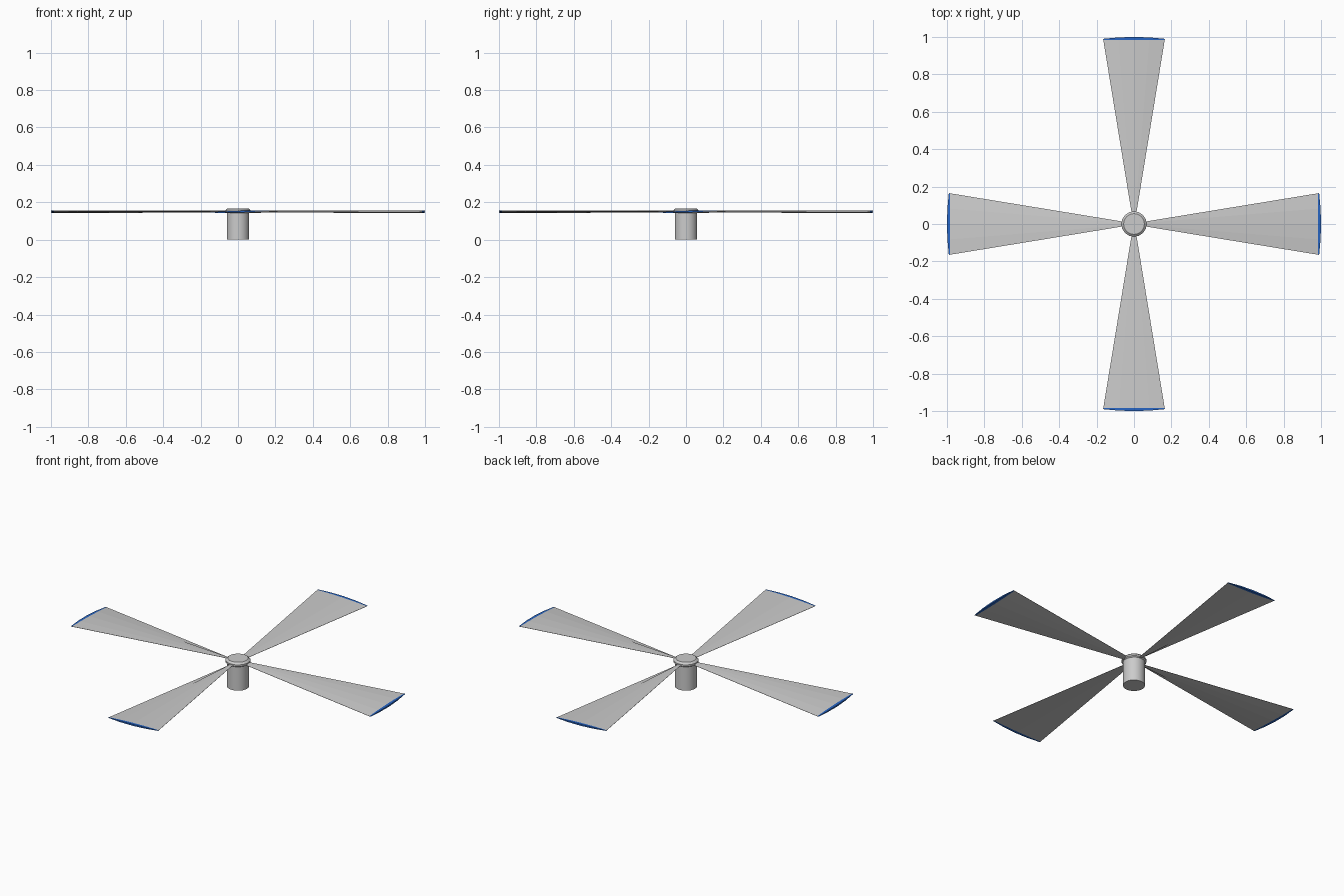
import bpy, bmesh, math
from mathutils import Matrix, Vector

if "Cube" in bpy.data.objects:
    bpy.data.objects.remove(bpy.data.objects["Cube"])

Z = 0.15  # blade plane height

blue = bpy.data.materials.new("tip_blue")
blue.diffuse_color = (0.02, 0.13, 0.55, 1)
blue.use_nodes = True
blue.node_tree.nodes["Principled BSDF"].inputs["Base Color"].default_value = blue.diffuse_color


def make_object(name, bm, mat=None):
    bmesh.ops.recalc_face_normals(bm, faces=bm.faces)
    me = bpy.data.meshes.new(name)
    bm.to_mesh(me)
    bm.free()
    ob = bpy.data.objects.new(name, me)
    bpy.context.collection.objects.link(ob)
    if mat:
        me.materials.append(mat)
    return ob


def lathe(name, profile, sides):
    bm = bmesh.new()
    rings = [[bm.verts.new((r * math.cos(2 * math.pi * i / sides),
                            r * math.sin(2 * math.pi * i / sides), z))
              for i in range(sides)] for r, z in profile]
    for a, b in zip(rings, rings[1:]):
        for i in range(sides):
            j = (i + 1) % sides
            bm.faces.new((a[i], a[j], b[j], b[i]))
    bm.faces.new(rings[0][::-1])
    bm.faces.new(rings[-1])
    return make_object(name, bm)


def section(r, half, pitch, thick, bulge=0.0):
    """Thin pitched lens section across the blade, bulging outward in plan."""
    top, bottom = [], []
    for t in (-1, -0.5, 0, 0.5, 1):
        lens = thick * (1 - t * t)
        x = r + bulge * (1 - t * t)
        top.append(Vector((x, half * t, Z + pitch * t + lens + 0.0006)))
        bottom.append(Vector((x, half * t, Z + pitch * t - lens - 0.0006)))
    return top + bottom[::-1]


def loft(name, sections, angle, mat=None):
    rot = Matrix.Rotation(angle, 3, 'Z')
    bm = bmesh.new()
    rings = [[bm.verts.new(rot @ p) for p in s] for s in sections]
    n = len(rings[0])
    for a, b in zip(rings, rings[1:]):
        for i in range(n):
            j = (i + 1) % n
            bm.faces.new((a[i], a[j], b[j], b[i]))
    bm.faces.new(rings[0])
    bm.faces.new(rings[-1])
    return make_object(name, bm, mat)


# mast and chamfered hub cap
mast = lathe("mast", [(0.06, 0.0), (0.06, 0.148)], 24)
cap = lathe("hub_cap", [(0.060, 0.142), (0.068, 0.148), (0.068, 0.158), (0.056, 0.168)], 16)
for ob in (mast, cap):
    bpy.context.view_layer.objects.active = ob
    ob.select_set(True)
    bpy.ops.object.shade_smooth_by_angle(angle=math.radians(25))
    ob.select_set(False)

# four pitched blades with blue tips
for k in range(4):
    a = k * math.pi / 2
    root = section(0.03, 0.008, 0.004, 0.004)
    end = section(0.983, 0.164, 0.005, 0.004)
    tip = section(0.990, 0.165, 0.005, 0.004, bulge=0.010)
    loft(f"blade_{k + 1}", [root, end], a)
    loft(f"blade_tip_{k + 1}", [end, tip], a, blue)
